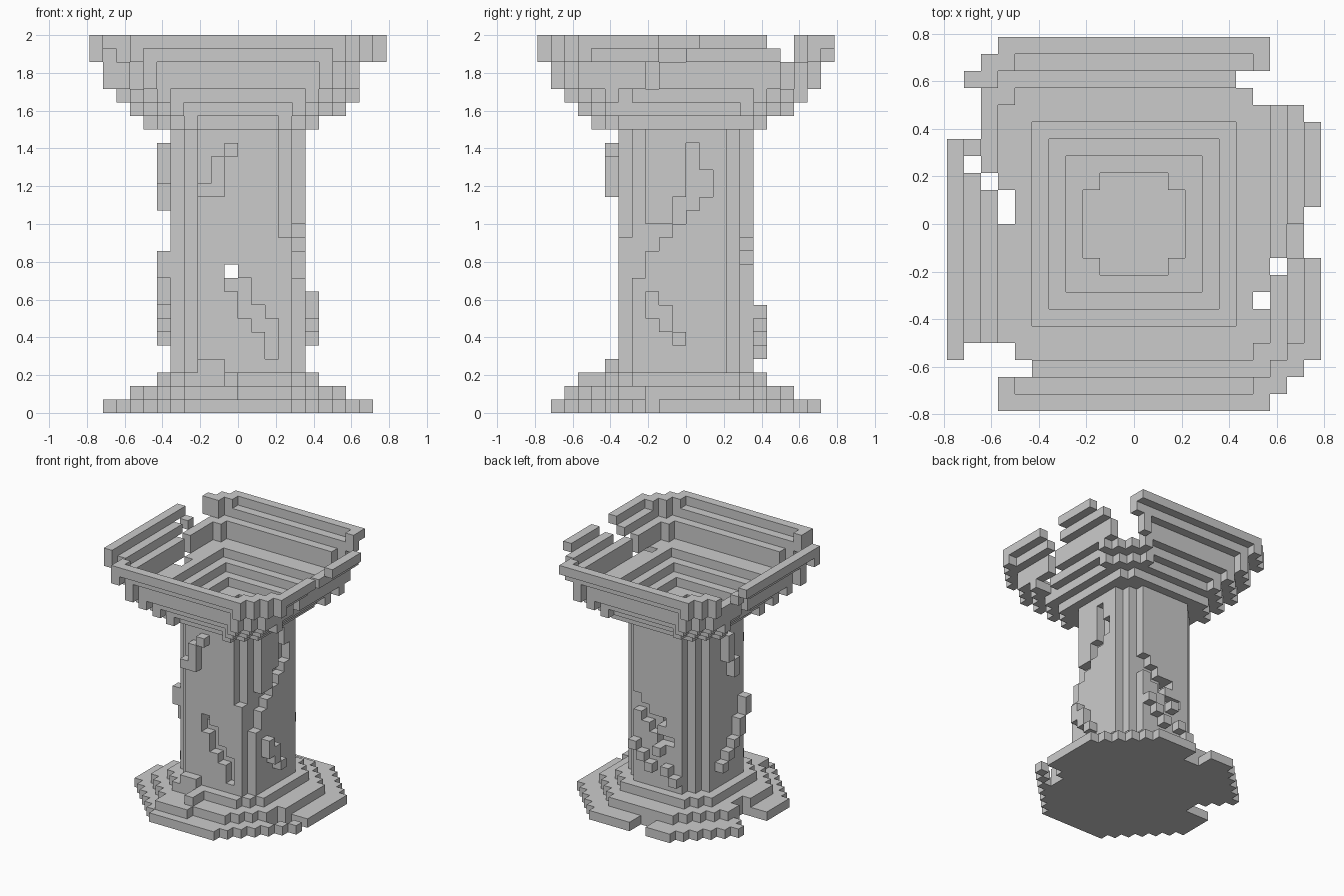
import bpy
import bmesh
from mathutils import Vector

UNIT = 2 / 28  # edge of one block

cube = bpy.data.objects.get("Cube")
if cube:
    bpy.data.objects.remove(cube)

stone = bpy.data.materials.new("grey stone")
stone.use_nodes = True
GREY = (0.6, 0.6, 0.6, 1)
stone.diffuse_color = GREY
stone.node_tree.nodes["Principled BSDF"].inputs["Base Color"].default_value = GREY


def ring(level, outer, diagonal, inner=-1, inner_diagonal=99):
    """One layer of blocks: a square with stepped corners, minus a hollow."""
    cells = set()
    for x in range(-11, 11):
        for y in range(-11, 11):
            a, b = (c if c >= 0 else -1 - c for c in (x, y))
            solid = max(a, b) <= outer and a + b <= diagonal
            hollow = max(a, b) <= inner and a + b <= inner_diagonal
            if solid and not hollow:
                cells.add((x, y, level))
    return cells


def flared_ring(level, reach, inner, inner_diagonal=99):
    """A ring whose sides sit one block inside its stepped corners."""
    diagonal = 2 * reach - 3
    sides = ring(level, reach - 1, diagonal, inner, inner_diagonal)
    corners = ring(level, reach, diagonal) - ring(level, reach, diagonal - 1)
    return sides | corners


def box(xs, ys, zs):
    return {(x, y, z) for x in range(xs[0], xs[1] + 1)
            for y in range(ys[0], ys[1] + 1)
            for z in range(zs[0], zs[1] + 1)}


# Stepped base with broken edges, a little wider at the back
base = ring(0, 9, 12) | {c for c in ring(0, 9, 13) if c[1] >= 0}
base |= ring(1, 7, 10, 2, 3) | ring(2, 5, 8, 2, 3)
cracks = [((7, 7), (-5, -4)), ((8, 8), (-4, -3)), ((9, 9), (-3, -3)),
          ((-10, -8), (0, 1)), ((-10, -9), (2, 2)), ((-10, -10), (3, 3)),
          ((-2, -1), (8, 10))]
for xs, ys in cracks:
    base -= box(xs, ys, (0, 1))
base |= box((-4, -1), (-9, -9), (1, 1)) | box((-1, -1), (-8, -7), (2, 2))

# Hollow shaft with grooved corners
shaft = set()
for level in range(3, 21):
    shaft |= ring(level, 4, 6, 2, 3)
shaft |= box((3, 3), (-5, -5), (3, 12)) | box((4, 4), (-4, -4), (3, 9))
shaft |= box((-3, -2), (-6, -6), (3, 3))

# Cracks worn into the faces, each running as (across, height)
front_crack = [(-1, 9), (0, 9), (0, 8), (0, 7), (1, 7), (1, 6), (2, 6), (2, 5), (2, 4)]
side_crack = [(0, 19), (0, 18), (0, 17), (0, 16), (1, 17), (1, 16), (0, 15),
              (-1, 15), (-1, 14), (-2, 13), (-3, 13), (-3, 12)]
back_crack = [(2, 12), (2, 11), (1, 11), (1, 10), (0, 10), (0, 9), (-1, 8), (-2, 8)]
shaft -= {(a, -5, z) for a, z in front_crack}
shaft -= {(4, a, z) for a, z in side_crack}
shaft -= {(a, 4, z) for a, z in back_crack}
shaft -= box((-1, -1), (-5, 4), (10, 10))

# Blocks standing out of the faces
front_blocks = [(-3, 16), (-2, 16), (-2, 17), (-2, 18), (-1, 19)]
side_blocks = [(-3, 8), (-3, 7), (-2, 7), (-2, 6), (-1, 5)]
back_blocks = [(2, 7), (1, 6), (0, 5), (-1, 7), (-2, 5), (-3, 4)]
far_blocks = [(0, 19), (0, 18), (0, 17), (-1, 16), (-1, 15), (-3, 11), (-3, 10),
              (-2, 9), (-2, 8), (-1, 7), (0, 6), (1, 5)]
shaft |= {(a, -6, z) for a, z in front_blocks}
shaft |= {(5, a, z) for a, z in side_blocks}
shaft |= {(a, 5, z) for a, z in back_blocks}
shaft |= {(-6, a, z) for a, z in far_blocks}

# Flared bowl, each layer wider than the last, with a thin rim
bowl = ring(27, 10, 17, 9, 15)
for level, reach, inner in ((21, 6, 3), (22, 7, 4), (23, 8, 5)):
    bowl |= flared_ring(level, reach, inner)
for level, reach, inner in ((24, 9, 7), (25, 9, 7), (26, 10, 8)):
    bowl |= flared_ring(level, reach, inner, 2 * inner - 1)

# Gaps broken out of the bowl, as x and y ranges through its height
gaps = [((7, 10), (7, 8)), ((6, 6), (8, 8)), ((8, 10), (9, 10)),
        ((10, 10), (-2, 0)), ((9, 9), (-2, -1)), ((8, 8), (-3, -3)),
        ((7, 7), (-5, -5)), ((-11, -10), (5, 7)), ((-10, -10), (3, 3)),
        ((-9, -9), (2, 2)), ((-8, -8), (0, 1)), ((-10, -8), (-8, -8)),
        ((-11, -7), (-9, -9)), ((-11, -9), (-11, -10))]
for xs, ys in gaps:
    bowl -= box(xs, ys, (21, 27))
bowl -= box((8, 10), (6, 6), (27, 27)) | box((7, 7), (10, 10), (26, 26))

# Corners worn away on the left and back
bowl -= box((9, 9), (-11, 10), (24, 25))
bowl -= box((6, 6), (-11, 10), (21, 21)) | box((-11, 10), (6, 6), (21, 21))

parts = {"base": base, "shaft": shaft, "bowl": bowl}
everything = base | shaft | bowl


def build(name, cells):
    """Skin a set of blocks, leaving out faces shared with other blocks."""
    bm = bmesh.new()
    for cell in sorted(cells):
        middle = Vector(cell) + Vector((0.5, 0.5, 0.5))
        for axis in range(3):
            for sign in (-1, 1):
                step = Vector((0, 0, 0))
                step[axis] = sign
                if tuple(int(c) for c in Vector(cell) + step) in everything:
                    continue
                u, v = Vector((0, 0, 0)), Vector((0, 0, 0))
                u[(axis + 1) % 3] = 0.5
                v[(axis + 2) % 3] = 0.5 * sign
                centre = middle + step / 2
                corners = (centre - u - v, centre + u - v, centre + u + v, centre - u + v)
                bm.faces.new([bm.verts.new(c * UNIT) for c in corners])
    bmesh.ops.remove_doubles(bm, verts=bm.verts, dist=UNIT / 100)
    mesh = bpy.data.meshes.new(name)
    bm.to_mesh(mesh)
    bm.free()
    mesh.materials.append(stone)
    bpy.context.collection.objects.link(bpy.data.objects.new(name, mesh))


for part_name, part_cells in parts.items():
    build(part_name, part_cells)
